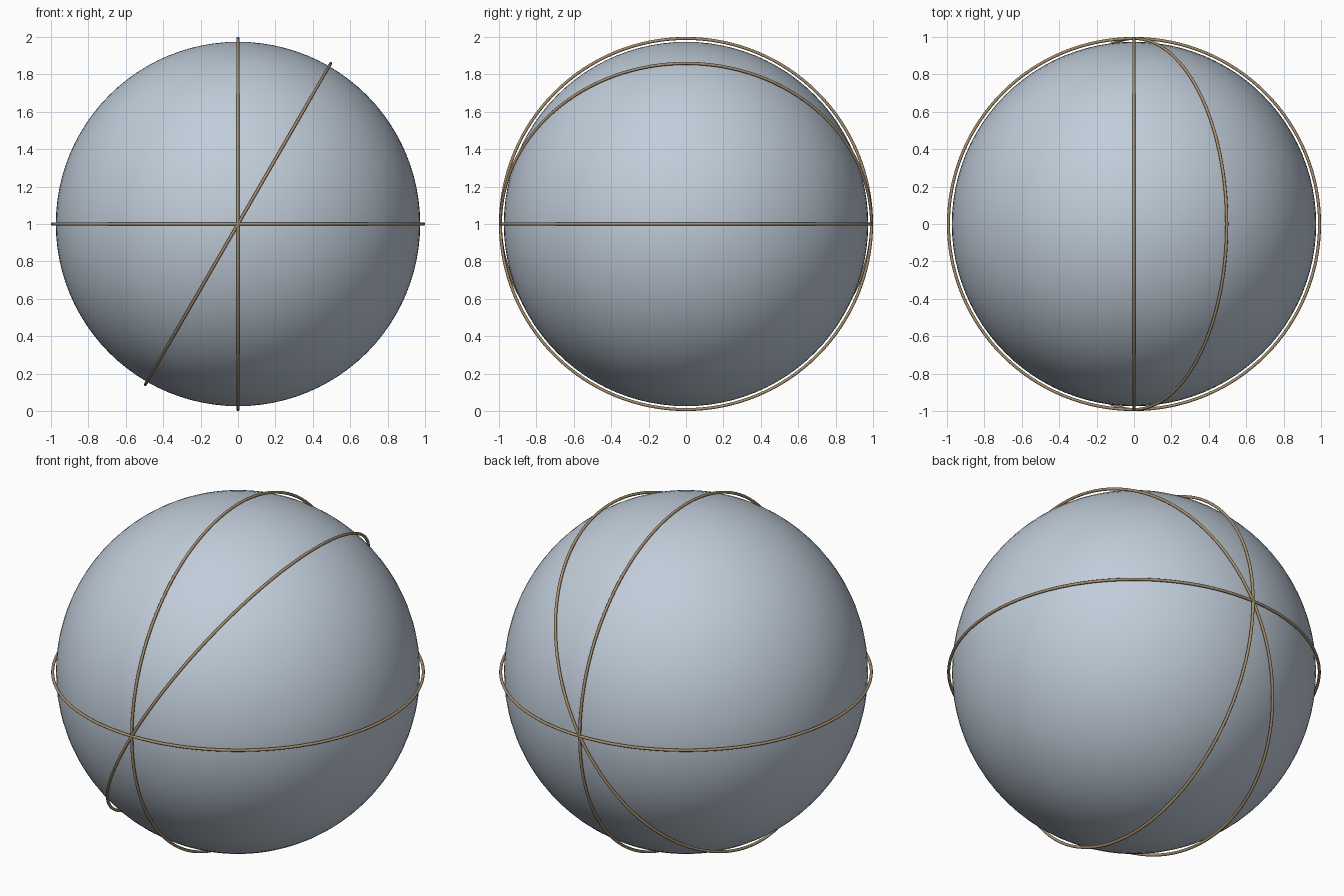
import bpy, math

if "Cube" in bpy.data.objects:
    bpy.data.objects.remove(bpy.data.objects["Cube"])

CENTER = (0, 0, 1)


def material(name, rgb):
    m = bpy.data.materials.new(name)
    m.diffuse_color = (*rgb, 1)
    m.use_nodes = True
    m.node_tree.nodes["Principled BSDF"].inputs["Base Color"].default_value = m.diffuse_color
    return m


pale_blue = material("pale grey blue", (0.53, 0.61, 0.70))
bronze = material("bronze", (0.38, 0.27, 0.15))


def finish(name, mat):
    ob = bpy.context.object
    ob.name = name
    ob.data.materials.append(mat)
    bpy.ops.object.shade_smooth()


# Main ball
bpy.ops.mesh.primitive_uv_sphere_add(segments=96, ring_count=48, radius=0.974, location=CENTER)
finish("ball", pale_blue)

# Thin hoops, all crossing at the front and back, turned about the y axis
for name, angle in (("level_hoop", 0), ("tilted_hoop", -60), ("upright_hoop", 90)):
    bpy.ops.mesh.primitive_torus_add(major_radius=0.992, minor_radius=0.008,
                                     major_segments=128, minor_segments=12,
                                     location=CENTER, rotation=(0, math.radians(angle), 0))
    finish(name, bronze)
